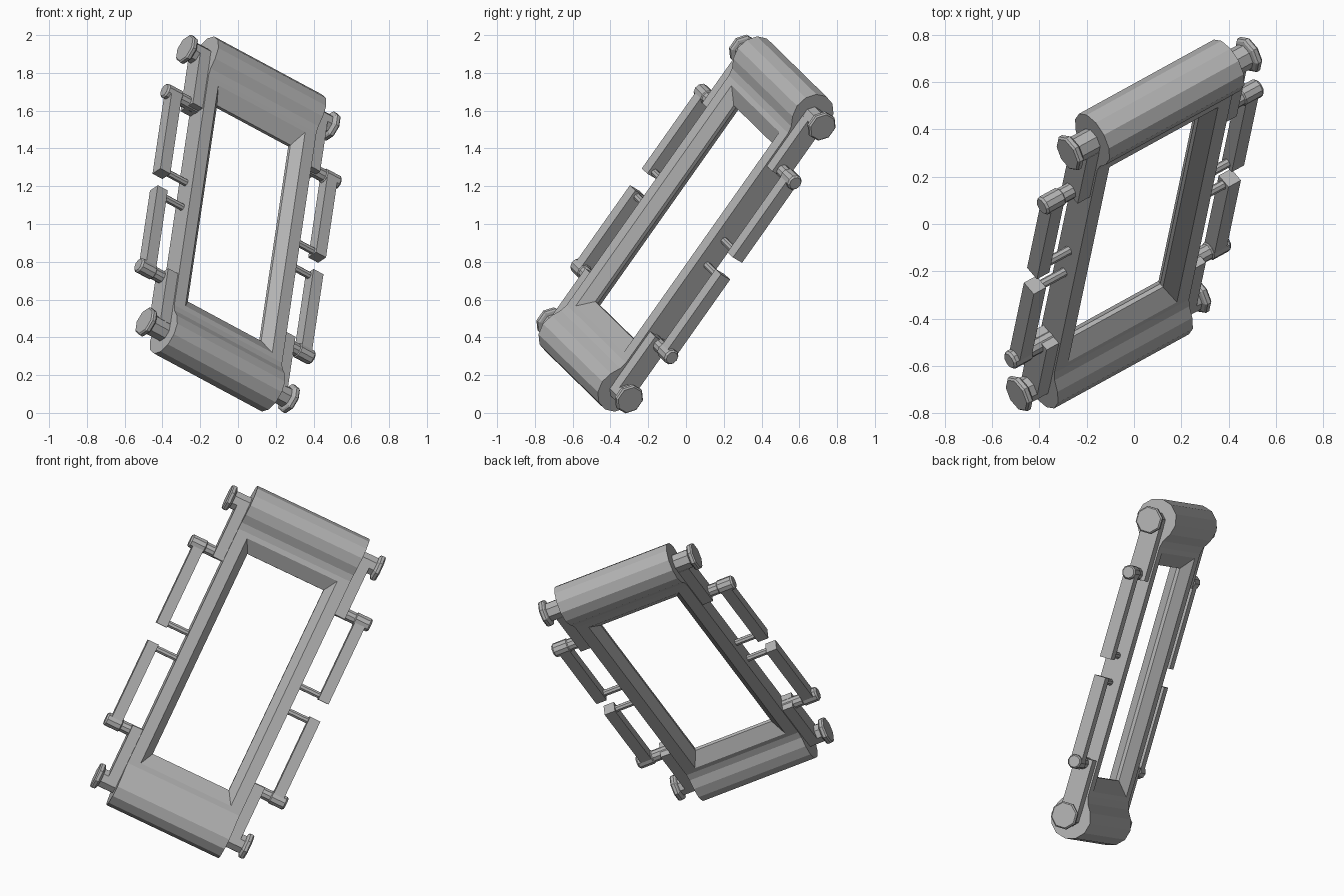
import bpy, bmesh, math
from mathutils import Matrix, Vector

cube = bpy.data.objects.get("Cube")
if cube:
    bpy.data.objects.remove(cube, do_unlink=True)

# Tilted frame: local x = width, y = length, z = thickness
length = Vector((0.121, 0.573, 0.811)).normalized()
width = Vector((0.79, 0.435, -0.424))
width = (width - length * width.dot(length)).normalized()
TILT = Matrix((width, length, width.cross(length))).transposed().to_4x4()
TILT.translation = (0, 0, 1)

grey = bpy.data.materials.new("grey")
grey.use_nodes = True
colour = (0.45, 0.45, 0.45, 1)
grey.diffuse_color = colour
grey.node_tree.nodes["Principled BSDF"].inputs["Base Color"].default_value = colour

HALF_W = 0.36
RAIL_T = 0.065
BAR_L, BAR_R = 0.9, 0.122


def make(name, bm):
    bmesh.ops.recalc_face_normals(bm, faces=bm.faces)
    mesh = bpy.data.meshes.new(name)
    bm.to_mesh(mesh)
    bm.free()
    mesh.materials.append(grey)
    ob = bpy.data.objects.new(name, mesh)
    bpy.context.collection.objects.link(ob)
    ob.matrix_world = TILT
    return ob


def loft(name, rings):
    """Skin a stack of equal-sized point rings and cap both ends."""
    bm = bmesh.new()
    loops = [[bm.verts.new(p) for p in ring] for ring in rings]
    n = len(loops[0])
    for a, b in zip(loops, loops[1:]):
        for i in range(n):
            j = (i + 1) % n
            bm.faces.new((a[i], a[j], b[j], b[i]))
    bm.faces.new(loops[0])
    bm.faces.new(loops[-1])
    return make(name, bm)


def box(name, x0, x1, y0, y1, t):
    return loft(name, [[(x, y0, -t), (x, y1, -t), (x, y1, t), (x, y0, t)] for x in (x0, x1)])


def lathe(name, y, sides, profile):
    """Turned part along the width axis; profile holds (x, radius)."""
    turn = 2 * math.pi / sides
    return loft(name, [[(x, y + r * math.cos((i + 0.5) * turn), r * math.sin((i + 0.5) * turn))
                        for i in range(sides)] for x, r in profile])


# Frame body: end bars flow through a neck into thin rails
half = [(0.75, RAIL_T), (0.79, 0.075)]
for k in range(9):
    a = math.radians(120 - 30 * k)
    if -120 <= math.degrees(a) <= 121:
        half.append((BAR_L + BAR_R * math.cos(a), BAR_R * math.sin(a)))
half += [(0.79, -0.075), (0.75, -RAIL_T)]
outline = half + [(-y, -t) for y, t in half]
frame = loft("frame", [[(x, y, t) for y, t in outline] for x in (-HALF_W, HALF_W)])

# Window opening, sloping inward from both faces to a narrow ridge
rings = []
for t in (-0.08, -0.01, 0.01, 0.08):
    grow = (abs(t) - 0.01) / 0.055
    x, y = 0.245 + 0.045 * grow, 0.64 + 0.08 * grow
    rings.append([(-x, -y, t), (x, -y, t), (x, y, t), (-x, y, t)])
cutter = loft("window_cutter", rings)
cutter.hide_render = True
cut = frame.modifiers.new("window", "BOOLEAN")
cut.operation = "DIFFERENCE"
cut.solver = "EXACT"
cut.object = cutter
bpy.context.view_layer.update()
bpy.context.view_layer.objects.active = frame
frame.select_set(True)
bpy.ops.object.modifier_apply(modifier="window")
bpy.data.objects.remove(cutter, do_unlink=True)

# Side fittings, repeated at the four corners
for sx, side in ((-1, "right"), (1, "left")):
    for sy, end in ((-1, "lower"), (1, "upper")):
        tag = f"{end}_{side}"
        box(f"side_strip_{tag}", sx * 0.35, sx * 0.425, sy * 0.54, sy * 0.87, 0.055)
        lathe(f"corner_knob_{tag}", sy * 0.89, 8,
              [(sx * 0.35, 0.058), (sx * 0.455, 0.058), (sx * 0.46, 0.074),
               (sx * 0.468, 0.082), (sx * 0.485, 0.082), (sx * 0.493, 0.074)])
        box(f"handle_{tag}", sx * 0.487, sx * 0.553, sy * 0.055, sy * 0.575, 0.035)
        lathe(f"handle_pivot_{tag}", sy * 0.57, 10,
              [(sx * 0.35, 0.036), (sx * 0.48, 0.036), (sx * 0.485, 0.042),
               (sx * 0.57, 0.042), (sx * 0.58, 0.034)])
        lathe(f"handle_rod_{tag}", sy * 0.08, 8, [(sx * 0.35, 0.02), (sx * 0.5, 0.02)])
